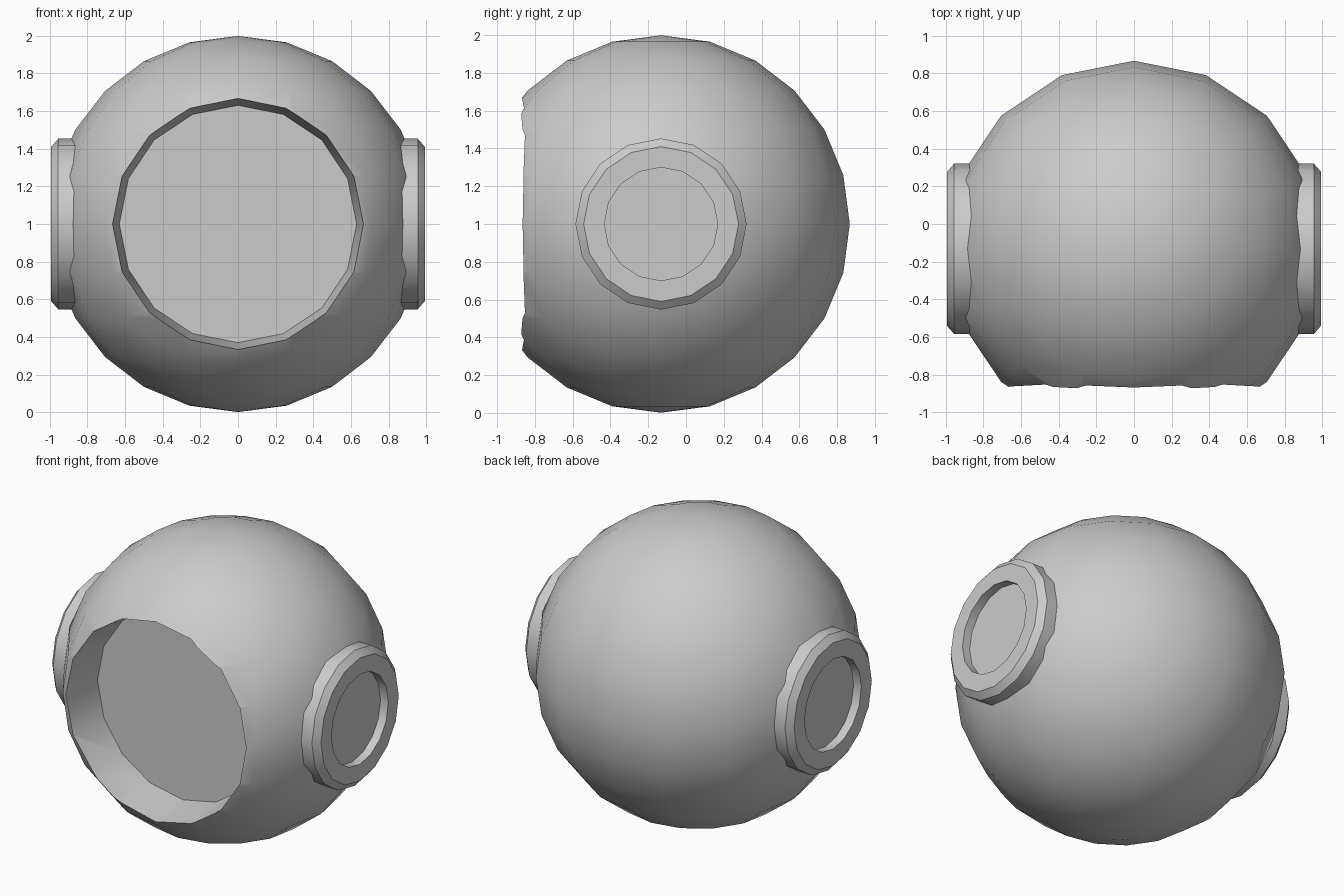
import bpy, bmesh, math
from mathutils import Matrix, Vector

if "Cube" in bpy.data.objects:
    bpy.data.objects.remove(bpy.data.objects["Cube"])

CENTRE = Vector((0, -0.132, 1.0))
SIDES = 16


def lathe(name, profile, axis):
    """Revolve (distance along axis, radius) points about an axis through the centre."""
    bm = bmesh.new()
    rings = []
    for d, r in profile:
        rings.append([bm.verts.new((r * math.cos(a), r * math.sin(a), d))
                      for a in (2 * math.pi * i / SIDES for i in range(SIDES))])
    for a, b in zip(rings, rings[1:]):
        for i in range(SIDES):
            j = (i + 1) % SIDES
            bm.faces.new((a[i], a[j], b[j], b[i]))
    bm.faces.new(rings[0])
    bm.faces.new(rings[-1])
    bmesh.ops.recalc_face_normals(bm, faces=bm.faces)
    turn = Vector(axis).to_track_quat('Z', 'Y').to_matrix().to_4x4()
    bm.transform(Matrix.Translation(CENTRE) @ turn)
    mesh = bpy.data.meshes.new(name)
    bm.to_mesh(mesh)
    bm.free()
    obj = bpy.data.objects.new(name, mesh)
    bpy.context.collection.objects.link(obj)
    return obj


def smooth(obj):
    bpy.ops.object.select_all(action='DESELECT')
    obj.select_set(True)
    bpy.context.view_layer.objects.active = obj
    bpy.ops.object.shade_smooth_by_angle(angle=math.radians(30))


# Ball body
bpy.ops.mesh.primitive_uv_sphere_add(segments=SIDES, ring_count=12, radius=0.999, location=CENTRE)
body = bpy.context.object
body.name = "ball_body"

# Cutters: tapered front window and clearance behind each side port
cutters = [lathe("window_cutter", [(0.45, 0.63), (1.2, 0.727)], (0, -1, 0))]
for side, sx in (("right", 1), ("left", -1)):
    cutters.append(lathe(side + "_port_cutter", [(0.85, 0.36), (1.2, 0.36)], (sx, 0, 0)))
for c in cutters:
    mod = body.modifiers.new(c.name, 'BOOLEAN')
    mod.operation = 'DIFFERENCE'
    mod.solver = 'EXACT'
    mod.object = c
    bpy.context.view_layer.objects.active = body
    bpy.ops.object.modifier_apply(modifier=mod.name)
    bpy.data.objects.remove(c)
smooth(body)

# Side ports: chamfered collar with a shallow round recess
port_profile = [(0.80, 0.453), (0.955, 0.453), (0.992, 0.41), (0.992, 0.30), (0.935, 0.30)]
for side, sx in (("right", 1), ("left", -1)):
    smooth(lathe(side + "_port", port_profile, (sx, 0, 0)))
